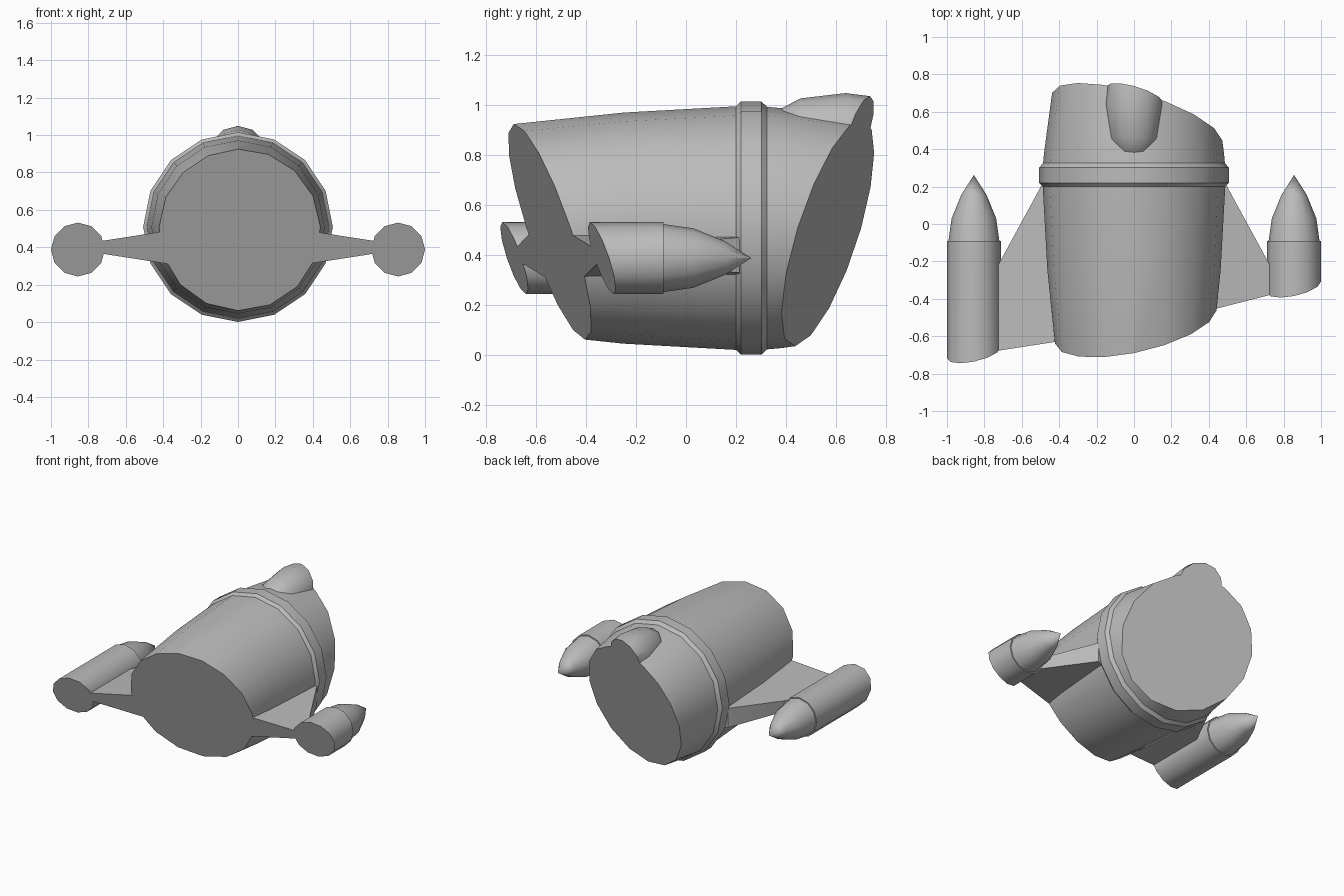
import bpy, bmesh, math
from mathutils import Vector

if "Cube" in bpy.data.objects:
    bpy.data.objects.remove(bpy.data.objects["Cube"])

grey = bpy.data.materials.new("hull grey")
grey.diffuse_color = (0.5, 0.5, 0.5, 1)
grey.use_nodes = True
grey.node_tree.nodes["Principled BSDF"].inputs["Base Color"].default_value = grey.diffuse_color

# Slanted end planes y = a + b*x + c*z, stored as (point, outward normal)
FRONT = (Vector((0, -0.385, 0)), Vector((0.205, -1, -0.33)).normalized())
BACK = (Vector((0, 0.427, 0)), Vector((0.28, 1, -0.30)).normalized())


def finish(name, bm):
    """Slice the part with both end planes, cap the cuts and make the object."""
    bmesh.ops.recalc_face_normals(bm, faces=bm.faces)
    for point, normal in (FRONT, BACK):
        cut = bmesh.ops.bisect_plane(
            bm, geom=bm.verts[:] + bm.edges[:] + bm.faces[:],
            plane_co=point, plane_no=normal, clear_outer=True)
        edges = [e for e in cut["geom_cut"] if isinstance(e, bmesh.types.BMEdge)]
        if edges:
            bmesh.ops.contextual_create(bm, geom=edges)
    bmesh.ops.recalc_face_normals(bm, faces=bm.faces)
    mesh = bpy.data.meshes.new(name)
    bm.to_mesh(mesh)
    bm.free()
    obj = bpy.data.objects.new(name, mesh)
    bpy.context.collection.objects.link(obj)
    mesh.materials.append(grey)
    bpy.ops.object.select_all(action='DESELECT')
    obj.select_set(True)
    bpy.context.view_layer.objects.active = obj
    bpy.ops.object.shade_smooth_by_angle(angle=math.radians(32))
    return obj


def lathe(name, x, z, profile, sides):
    """Revolve (y, radius) points around an axis running along y."""
    bm = bmesh.new()
    rings = []
    for y, r in profile:
        rings.append([bm.verts.new((x + r * math.sin(2 * math.pi * i / sides), y,
                                    z + r * math.cos(2 * math.pi * i / sides)))
                      for i in range(sides)])
    for a, b in zip(rings, rings[1:]):
        for i in range(sides):
            j = (i + 1) % sides
            bm.faces.new((a[i], a[j], b[j], b[i]))
    bm.faces.new(rings[0])
    bm.faces.new(rings[-1])
    bmesh.ops.remove_doubles(bm, verts=bm.verts, dist=0.0002)
    return finish(name, bm)


# Main hull with raised collar
lathe("hull", 0, 0.508,
      [(-1.0, 0.37), (-0.69, 0.417), (-0.25, 0.463), (0.2, 0.488), (0.22, 0.507),
       (0.302, 0.507), (0.325, 0.486), (0.38, 0.481), (0.7, 0.438), (0.95, 0.38)], 16)

# Canopy bump on top of the rear
lathe("canopy", 0, 0.89,
      [(0.33, 0.04), (0.38, 0.097), (0.46, 0.138), (0.64, 0.159),
       (0.75, 0.145), (0.95, 0.1)], 12)

for side, label in ((-1, "left"), (1, "right")):
    # Side pod with pointed nose
    lathe(label + "_pod", side * 0.856, 0.388,
          [(-1.0, 0.144), (-0.09, 0.144), (-0.09, 0.136), (0.03, 0.119),
           (0.155, 0.068), (0.262, 0.0001)], 12)

    # Tapered wing joining pod to hull
    bm = bmesh.new()
    outline = [(0.3, -1.0), (0.8, -1.0), (0.8, -0.355), (0.49, 0.215), (0.3, 0.215)]
    layers = []
    for s in (1, -1):
        layers.append([bm.verts.new((side * x, y, 0.4 + s * (0.036 + 0.155 * (0.715 - x))))
                       for x, y in outline])
    for layer in layers:
        bm.faces.new(layer)
    for i in range(len(outline)):
        j = (i + 1) % len(outline)
        bm.faces.new((layers[0][i], layers[0][j], layers[1][j], layers[1][i]))
    finish(label + "_wing", bm)
